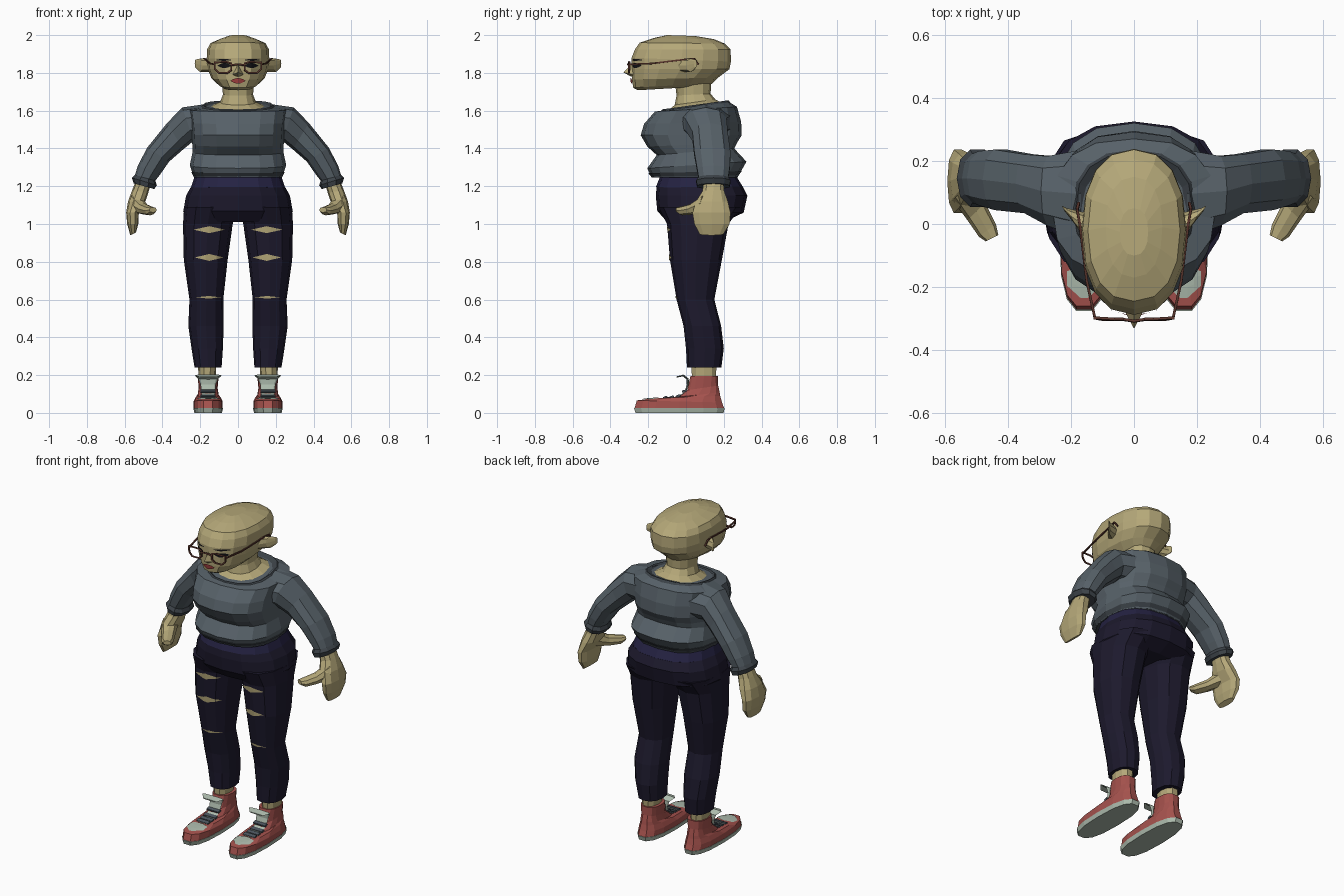
import bpy, bmesh, math
from mathutils import Vector
from mathutils.bvhtree import BVHTree


def mat(name, rgb):
    m = bpy.data.materials.new(name)
    m.diffuse_color = (*rgb, 1)
    return m


SKIN = mat("skin", (.46, .39, .19))
WOOL = mat("wool", (.095, .12, .14))
WOOL_DARK = mat("wool_dark", (.045, .055, .065))
DENIM = mat("denim", (.012, .010, .026))
BAND = mat("denim_band", (.018, .016, .055))
RED = mat("shoe_red", (.38, .085, .075))
PALE = mat("shoe_pale", (.42, .50, .42))
LACE = mat("lace", (.07, .09, .11))
FRAME = mat("frame", (.10, .035, .025))
BLACK = mat("black", (.006, .006, .008))
LIPS = mat("lips", (.35, .05, .05))


def build(name, verts, faces, m, mirror=False):
    """Make a flat-shaded object; mirrored parts are modelled on +x only."""
    me = bpy.data.meshes.new(name)
    me.from_pydata([tuple(v) for v in verts], [], faces)
    bm = bmesh.new()
    bm.from_mesh(me)
    bmesh.ops.recalc_face_normals(bm, faces=bm.faces)
    bm.to_mesh(me)
    bm.free()
    me.materials.append(m)
    ob = bpy.data.objects.new(name, me)
    bpy.context.collection.objects.link(ob)
    if mirror:
        ob.modifiers.new("mirror", 'MIRROR')
    return ob


def loft(name, rings, m, n=12, p=2.3, mirror=False):
    """Skin a run of superellipse rings given as (centre, half axis u, half axis v)."""
    verts, faces = [], []
    for c, u, v in rings:
        for i in range(n):
            a = 2 * math.pi * i / n
            k, s = math.cos(a), math.sin(a)
            k, s = (math.copysign(abs(t) ** (2 / p), t) for t in (k, s))
            verts.append(Vector(c) + Vector(u) * k + Vector(v) * s)
    for r in range(len(rings) - 1):
        for i in range(n):
            j = (i + 1) % n
            faces.append((r * n + i, r * n + j, r * n + n + j, r * n + n + i))
    last = (len(rings) - 1) * n
    faces += [tuple(range(n)), tuple(range(last, last + n))]
    return build(name, verts, faces, m, mirror)


def body(zf, zb, hw, yf, yb, cx=0):
    """Ring round the body: front/back height, half width, front/back y."""
    return ((cx, (yf + yb) / 2, (zf + zb) / 2), (hw, 0, 0), (0, (yb - yf) / 2, (zb - zf) / 2))


def limb(xo, zo, xi, zi, yf, yb):
    """Ring round a limb: outer point, inner point, front/back y."""
    return (((xo + xi) / 2, (yf + yb) / 2, (zo + zi) / 2),
            ((xo - xi) / 2, 0, (zo - zi) / 2), (0, (yb - yf) / 2, 0))


def decal(name, target, cols, m, axis='y', lift=.004, mirror=True):
    """Lay a patch on a surface; cols are (a, low, high) seen from the front or from above."""
    me = target.data
    tree = BVHTree.FromPolygons([v.co for v in me.vertices], [tuple(q.vertices) for q in me.polygons])
    d = Vector((0, 1, 0)) if axis == 'y' else Vector((0, 0, -1))
    verts, faces = [], []
    for a, lo, hi in cols:
        for k in range(4):
            b = lo + (hi - lo) * k / 3
            o = Vector((a, -2, b)) if axis == 'y' else Vector((a, b, 3))
            hit = tree.ray_cast(o, d)[0]
            verts.append((hit if hit else o + d * 1.75) - d * lift)
    for c in range(len(cols) - 1):
        for k in range(3):
            q = c * 4 + k
            faces.append((q, q + 1, q + 5, q + 4))
    return build(name, verts, faces, m, mirror)


def lens(x, z, w, up, down, power=1, n=8):
    """Pointed oval columns for decals."""
    out = []
    for i in range(n + 1):
        t = -1 + 2 * i / n
        f = 1 - abs(t) ** power + .02
        out.append((x + w * t, z - down * f, z + up * f))
    return out


def wire(name, pts, cyclic, r=.004):
    """Thin square rod along points, mirrored."""
    pts = [Vector(q) for q in pts]
    segs = list(zip(pts, pts[1:] + pts[:1])) if cyclic else list(zip(pts, pts[1:]))
    verts, faces = [], []
    for a, b in segs:
        d = (b - a).normalized()
        s = d.cross(Vector((0, .3, 1)) if abs(d.z) < .8 else Vector((0, 1, 0))).normalized()
        t = d.cross(s)
        o = len(verts)
        for e in (a - d * r * .5, b + d * r * .5):
            verts += [e + (s * i + t * j) * r for i, j in ((1, 1), (-1, 1), (-1, -1), (1, -1))]
        faces += [(o + i, o + (i + 1) % 4, o + 4 + (i + 1) % 4, o + 4 + i) for i in range(4)]
        faces += [(o, o + 1, o + 2, o + 3), (o + 4, o + 5, o + 6, o + 7)]
    return build(name, verts, faces, FRAME, True)


# Head and neck
loft("neck", [body(*r) for r in (
    (1.595, 1.64, .15, -.10, .19), (1.63, 1.66, .095, -.06, .155),
    (1.68, 1.69, .08, -.05, .13), (1.76, 1.76, .085, -.06, .135))], SKIN, 12)
head = loft("head", [body(*r) for r in (
    (1.708, 1.73, .075, -.255, .12), (1.722, 1.745, .10, -.28, .14),
    (1.765, 1.775, .14, -.285, .17), (1.82, 1.82, .16, -.288, .23),
    (1.88, 1.86, .166, -.288, .238), (1.925, 1.925, .163, -.27, .236),
    (1.96, 1.955, .146, -.245, .205), (1.985, 1.978, .09, -.17, .15),
    (2.0, 1.995, .045, -.10, .05))], SKIN, 16, 2.3)
loft("ear", [((.15, -.01, 1.84), (0, .045, 0), (0, 0, .035)),
             ((.20, .025, 1.84), (.012, .025, 0), (0, 0, .036)),
             ((.225, .05, 1.848), (.004, .008, 0), (0, 0, .022))], SKIN, 8, 2, True)

# Face
build("nose", [(0, -.284, 1.85), (-.03, -.275, 1.79), (.03, -.275, 1.79), (0, -.332, 1.803),
               (0, -.29, 1.78)],
      [(0, 1, 3), (0, 3, 2), (1, 4, 3), (4, 2, 3), (0, 2, 4, 1)], SKIN)
decal("eye", head, lens(.072, 1.838, .036, .014, .012, 2), BLACK)
decal("brow", head, lens(.075, 1.868, .045, .006, .004, 2), BLACK)
decal("mouth", head, lens(0, 1.758, .04, .014, .014, 2), LIPS, lift=.009, mirror=False)

# Glasses
wire("glasses_rim", [(.036, -.302, 1.85), (.036, -.302, 1.815), (.055, -.302, 1.80), (.10, -.302, 1.80),
                     (.122, -.298, 1.82), (.124, -.298, 1.855), (.06, -.302, 1.858)], True)
wire("glasses_bridge", [(0, -.308, 1.846), (.038, -.302, 1.84)], False)
wire("glasses_temple", [(.124, -.298, 1.845), (.15, -.18, 1.85), (.172, .0, 1.872),
                        (.18, .045, 1.875), (.175, .065, 1.845)], False)

# Jumper
loft("jumper_body", [body(*r) for r in (
    (1.25, 1.25, .235, -.185, .275), (1.295, 1.33, .255, -.205, .32),
    (1.365, 1.40, .24, -.155, .255), (1.41, 1.43, .242, -.205, .27), (1.47, 1.47, .245, -.24, .295),
    (1.53, 1.54, .25, -.222, .292), (1.595, 1.62, .26, -.165, .27),
    (1.60, 1.645, .19, -.13, .23))], WOOL, 16, 2.5)
loft("jumper_hem", [body(*r) for r in (
    (1.245, 1.245, .232, -.18, .27), (1.27, 1.28, .248, -.2, .295))], WOOL_DARK, 16, 2.5)
loft("collar", [body(*r) for r in (
    (1.58, 1.63, .21, -.145, .245), (1.607, 1.655, .185, -.125, .225),
    (1.59, 1.638, .15, -.10, .19))], WOOL_DARK, 16, 2.4)
loft("sleeve", [limb(*r) for r in (
    (.17, 1.635, .18, 1.44, -.05, .24), (.295, 1.617, .235, 1.44, -.01, .22),
    (.375, 1.535, .29, 1.395, .03, .225), (.48, 1.405, .365, 1.33, .04, .24),
    (.53, 1.31, .41, 1.265, .055, .235), (.55, 1.245, .445, 1.22, .065, .225))],
    WOOL, 10, 2.3, True)
loft("cuff", [limb(*r) for r in (
    (.545, 1.26, .44, 1.235, .065, .225), (.562, 1.245, .43, 1.205, .05, .24),
    (.552, 1.215, .443, 1.185, .055, .235))], WOOL_DARK, 10, 2.3, True)

# Hands
loft("hand", [limb(*r) for r in (
    (.54, 1.23, .465, 1.20, .09, .20), (.56, 1.18, .475, 1.165, .085, .205),
    (.582, 1.12, .49, 1.12, .05, .225), (.592, 1.06, .525, 1.06, .03, .24),
    (.587, 1.0, .528, 1.0, .04, .235), (.57, .94, .54, .955, .07, .20))], SKIN, 10, 2.4, True)
loft("thumb", [((.54, .11, 1.11), (0, 0, .05), (.035, -.035, 0)),
               ((.50, .04, 1.08), (0, 0, .03), (.028, -.028, 0)),
               ((.465, -.02, 1.07), (0, 0, .024), (.027, -.02, 0)),
               ((.45, -.045, 1.075), (0, 0, .014), (.02, -.01, 0))], SKIN, 8, 2.3, True)

# Trousers
loft("waistband", [body(*r) for r in (
    (1.28, 1.28, .22, -.125, .25), (1.195, 1.19, .25, -.16, .305))], BAND, 16, 2.4)
loft("trouser_hips", [body(*r) for r in (
    (1.2, 1.2, .247, -.155, .30), (1.15, 1.15, .275, -.16, .325),
    (1.07, 1.06, .29, -.152, .305), (1.01, 1.02, .26, -.10, .22))], DENIM, 16, 2.4)
leg = loft("trouser_leg", [limb(*r) for r in (
    (.285, 1.09, .005, 1.09, -.145, .29), (.291, 1.0, .028, 1.0, -.10, .225),
    (.287, .81, .055, .81, -.085, .19), (.257, .6, .078, .6, -.05, .15),
    (.263, .46, .076, .46, -.013, .186), (.246, .34, .08, .34, .0, .2),
    (.23, .24, .087, .24, .005, .187))], DENIM, 12, 2.3, True)
for i, (x, z, w, h) in enumerate(((.152, .97, .082, .018), (.152, .823, .076, .018), (.155, .612, .065, .007))):
    decal(f"trouser_rip_{i + 1}", leg, lens(x, z, w, h, h), SKIN)

# Ankles and shoes
loft("ankle", [limb(*r) for r in (
    (.212, .27, .115, .27, .025, .165), (.208, .15, .12, .15, .03, .16))], SKIN, 10, 2.3, True)
CX = .158
loft("shoe_sole", [body(*r, CX) for r in (
    (0, 0, .073, -.272, .203), (.026, .026, .079, -.281, .21))], PALE, 14, 2.6, True)
shoe = loft("shoe_upper", [body(*r, CX) for r in (
    (.024, .024, .077, -.277, .207), (.066, .055, .077, -.265, .195),
    (.076, .09, .066, -.19, .185), (.08, .11, .056, -.05, .18), (.12, .145, .05, .005, .172),
    (.195, .195, .056, .022, .17))], RED, 14, 2.6, True)
decal("toe_cap", shoe, [(CX + .055 * t, -.245 + .05 * abs(t), -.13 - .02 * abs(t))
                        for t in (-1, -.6, -.2, .2, .6, 1)], PALE, 'z')
decal("shoe_instep", shoe, [(CX + t, -.125, -.03) for t in (-.035, -.015, .015, .035)], PALE, 'z', .003)
for i, (y, z) in enumerate(((-.11, .082), (-.075, .084), (-.04, .09), (-.01, .115))):
    loft(f"lace_{i + 1}", [((CX - .04, y, z), (0, .012, .004), (0, -.002, .006)),
                           ((CX + .04, y, z), (0, .012, .004), (0, -.002, .006))], LACE, 8, 4, True)
loft("shoe_tongue", [((CX, y, z), (w, 0, 0), (0, dy, dz)) for y, z, w, dy, dz in (
    (-.04, .085, .035, .003, .006), (-.004, .11, .036, .005, .004), (.010, .15, .04, .006, .001),
    (.008, .18, .052, .006, .002), (-.015, .198, .072, .001, .005), (-.05, .19, .045, 0, .003))],
    PALE, 8, 3, True)
